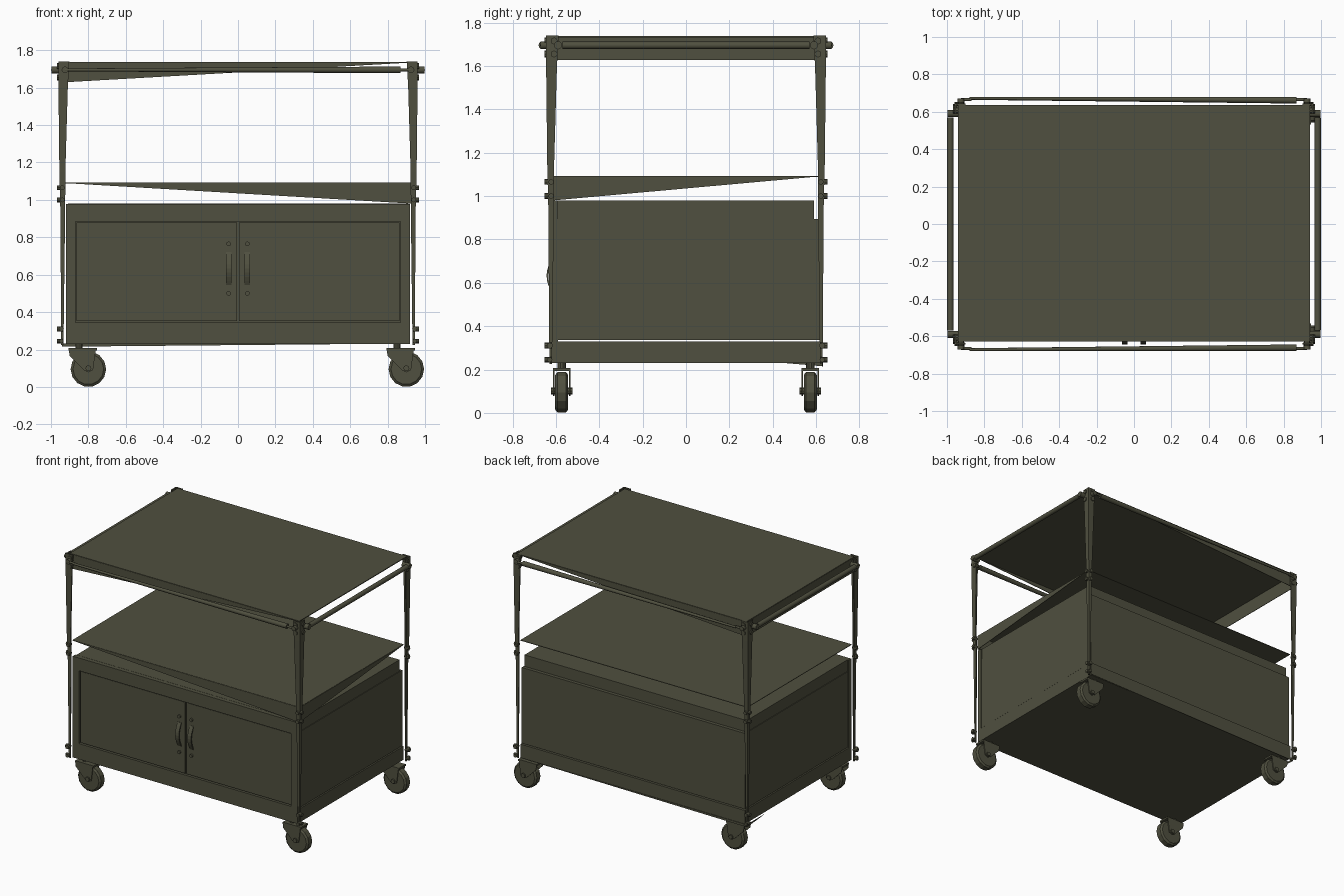
import bpy, bmesh, math
from mathutils import Vector

cube = bpy.data.objects.get("Cube")
if cube:
    bpy.data.objects.remove(cube)

olive = bpy.data.materials.new("olive_metal")
olive.use_nodes = True
COLOR = (0.08, 0.08, 0.05, 1)
olive.diffuse_color = COLOR
olive.node_tree.nodes["Principled BSDF"].inputs["Base Color"].default_value = COLOR


def finish(name, mesh, smooth=False):
    ob = bpy.data.objects.new(name, mesh)
    bpy.context.collection.objects.link(ob)
    mesh.materials.append(olive)
    if smooth:
        bpy.ops.object.select_all(action='DESELECT')
        ob.select_set(True)
        bpy.context.view_layer.objects.active = ob
        bpy.ops.object.shade_smooth_by_angle(angle=math.radians(35))
    return ob


def box(name, x, y, z):
    """Box from (min, max) ranges."""
    bm = bmesh.new()
    bmesh.ops.create_cube(bm, size=1)
    for v in bm.verts:
        v.co = [r[0] if c < 0 else r[1] for c, r in zip(v.co, (x, y, z))]
    me = bpy.data.meshes.new(name)
    bm.to_mesh(me)
    bm.free()
    return finish(name, me)


def rod(name, a, b, r1, r2=None, sides=12):
    """Cylinder or cone between two points."""
    a, b = Vector(a), Vector(b)
    bm = bmesh.new()
    bmesh.ops.create_cone(bm, cap_ends=True, segments=sides, radius1=r1,
                          radius2=r1 if r2 is None else r2, depth=(b - a).length)
    turn = (b - a).to_track_quat('Z', 'Y')
    for v in bm.verts:
        v.co = turn @ v.co + (a + b) / 2
    me = bpy.data.meshes.new(name)
    bm.to_mesh(me)
    bm.free()
    return finish(name, me, True)


def sheet(name, pts, thick=0.004):
    """Thin flat plate from an outline."""
    me = bpy.data.meshes.new(name)
    me.from_pydata(pts, [], [list(range(len(pts)))])
    ob = finish(name, me)
    mod = ob.modifiers.new("thickness", 'SOLIDIFY')
    mod.thickness = thick
    mod.offset = 0
    return ob


def loft(name, sections):
    """Solid skin through equal-length closed sections."""
    n, k = len(sections[0]), len(sections)
    verts = [p for s in sections for p in s]
    faces = [(j * n + i, j * n + (i + 1) % n, (j + 1) * n + (i + 1) % n, (j + 1) * n + i)
             for j in range(k - 1) for i in range(n)]
    faces += [tuple(range(n)), tuple(range((k - 1) * n, k * n))]
    me = bpy.data.meshes.new(name)
    me.from_pydata(verts, [], faces)
    bm = bmesh.new()
    bm.from_mesh(me)
    bmesh.ops.recalc_face_normals(bm, faces=bm.faces)
    bm.to_mesh(me)
    bm.free()
    return finish(name, me)


# Cabinet body, base band and raised rim
box("cabinet_body", (-0.915, 0.915), (-0.6, 0.615), (0.335, 0.895))
box("cabinet_base", (-0.92, 0.92), (-0.62, 0.625), (0.23, 0.33))
box("cabinet_rim", (-0.91, 0.91), (-0.59, 0.59), (0.89, 0.98))
BASE = 0.232
low = (-0.94, 0.63, 0.215)
sheet("base_back_flange", [(0.92, 0.63, BASE), (-0.94, 0.63, BASE), low])
sheet("base_side_flange", [(-0.94, 0.43, BASE), (-0.94, 0.63, BASE), low])

# Door frame
box("frame_top", (-0.92, 0.92), (-0.62, -0.59), (0.885, 0.979))
box("frame_bottom", (-0.92, 0.92), (-0.62, -0.59), (0.325, 0.345))
for s, side in ((-1, "right"), (1, "left")):
    box(side + "_frame_post", sorted((s * 0.92, s * 0.87)), (-0.62, -0.59), (0.34, 0.89))
    # Doors with bowed pull handles
    box(side + "_door", sorted((s * 0.005, s * 0.863)), (-0.612, -0.59), (0.352, 0.879))
    x = s * 0.05
    strap = []
    for i in range(9):
        t = i / 8
        y = -0.615 - 0.028 * math.sin(math.pi * t)
        z = 0.545 + 0.175 * t
        strap.append([(x - 0.015, y, z), (x + 0.015, y, z),
                      (x + 0.015, y + 0.008, z), (x - 0.015, y + 0.008, z)])
    loft(side + "_handle", strap)
    for z in (0.5, 0.765):
        rod(side + "_handle_bolt", (x, -0.61, z), (x, -0.624, z), 0.012)

# Tapered angle-iron corner posts with bolts
for sx in (-1, 1):
    for sy in (-1, 1):
        sections = []
        for z, w, cx, cy in ((0.225, 0.012, 0.945, 0.63), (0.95, 0.026, 0.95, 0.635),
                             (1.15, 0.032, 0.955, 0.64), (1.6, 0.05, 0.96, 0.645),
                             (1.74, 0.058, 0.96, 0.645)):
            t = 0.008
            outline = ((0, 0), (w, 0), (w, t), (t, t), (t, w), (0, w))
            sections.append([(sx * (cx - a), sy * (cy - b), z) for a, b in outline])
        loft("corner_post", sections)
        for z, r, inset in ((1.715, 0.016, 0.03), (1.655, 0.016, 0.03), (1.065, 0.013, 0.016),
                            (1.0, 0.013, 0.016), (0.31, 0.014, 0.01), (0.245, 0.012, 0.01)):
            px, py = sx * (0.955 - inset), sy * (0.638 - inset)
            rod("post_bolt_front", (px, sy * 0.62, z), (px, sy * 0.652, z), r, sides=8)
            rod("post_bolt_side", (sx * 0.935, py, z), (sx * 0.967, py, z), r, sides=8)

# Top shelf: full flange at one end, flanges tapering away along front and back
X, TOP, DROP = 0.94, 1.735, 1.628
sheet("top_shelf", [(-X, -0.625, TOP), (X, -0.625, TOP), (X, 0.635, TOP), (-X, 0.635, TOP)], 0.006)
sheet("top_side_flange", [(-X, -0.61, TOP), (-X, 0.62, TOP), (-X, 0.62, DROP), (-X, -0.61, DROP)])
for y, side in ((-0.625, "front"), (0.635, "back")):
    sheet("top_" + side + "_flange", [(-X, y, TOP), (X, y, TOP), (-X, y, DROP)])

# Middle shelf: flanges deepest at one corner
X, Y, MID = 0.93, 0.61, 1.09
sheet("middle_shelf", [(-X, -Y, MID), (X, -Y, MID), (X, Y, MID), (-X, Y, MID)])
corner = (X, -Y, 0.98)
sheet("middle_front_flange", [(-X, -Y, MID), (X, -Y, MID), corner])
sheet("middle_side_flange", [(X, Y, MID), (X, -Y, MID), corner])

# Push bars around the top with stand-offs
BAR = 1.695
for s, side in ((-1, "front"), (1, "back")):
    rod(side + "_bar", (-0.88, s * 0.672, BAR), (0.87, s * 0.662, BAR), 0.008, 0.018)
    for x in (-0.925, 0.925):
        rod(side + "_standoff", (x, s * 0.63, BAR), (x, s * 0.672, BAR), 0.018)
        rod(side + "_bar_end", (x, s * 0.665, BAR), (0.87 * x / 0.925, s * 0.665, BAR), 0.008)
for s, side in ((-1, "right"), (1, "left")):
    rod(side + "_bar", (s * 0.982, -0.57, BAR), (s * 0.982, 0.57, BAR), 0.017)
    for y in (-0.59, 0.59):
        rod(side + "_standoff", (s * 0.94, y, BAR), (s * 0.998, y, BAR), 0.019)

# Trailing swivel casters
for px in (-0.85, 0.85):
    for y in (-0.573, 0.573):
        wx = px + 0.05
        prof = ((-0.03, 0.082), (-0.02, 0.095), (0.02, 0.095), (0.03, 0.082))
        wheel = []
        for dy, r in prof:
            wheel.append([(wx + r * math.cos(a), y + dy, 0.095 + r * math.sin(a))
                          for a in [math.tau * i / 14 for i in range(14)]])
        loft("caster_wheel", wheel)
        rod("caster_axle", (wx, y - 0.05, 0.1), (wx, y + 0.05, 0.1), 0.016, sides=8)
        rod("caster_swivel", (px, y, 0.2), (px, y, 0.235), 0.02, sides=10)
        box("caster_plate", (px - 0.055, px + 0.095), (y - 0.04, y + 0.04), (0.194, 0.207))
        for d in (-0.037, 0.037):
            sheet("caster_fork", [(px - 0.055, y + d, 0.2), (px - 0.05, y + d, 0.165),
                                  (wx - 0.025, y + d, 0.09), (wx, y + d, 0.078),
                                  (wx + 0.025, y + d, 0.09), (wx + 0.04, y + d, 0.2)], 0.006)
